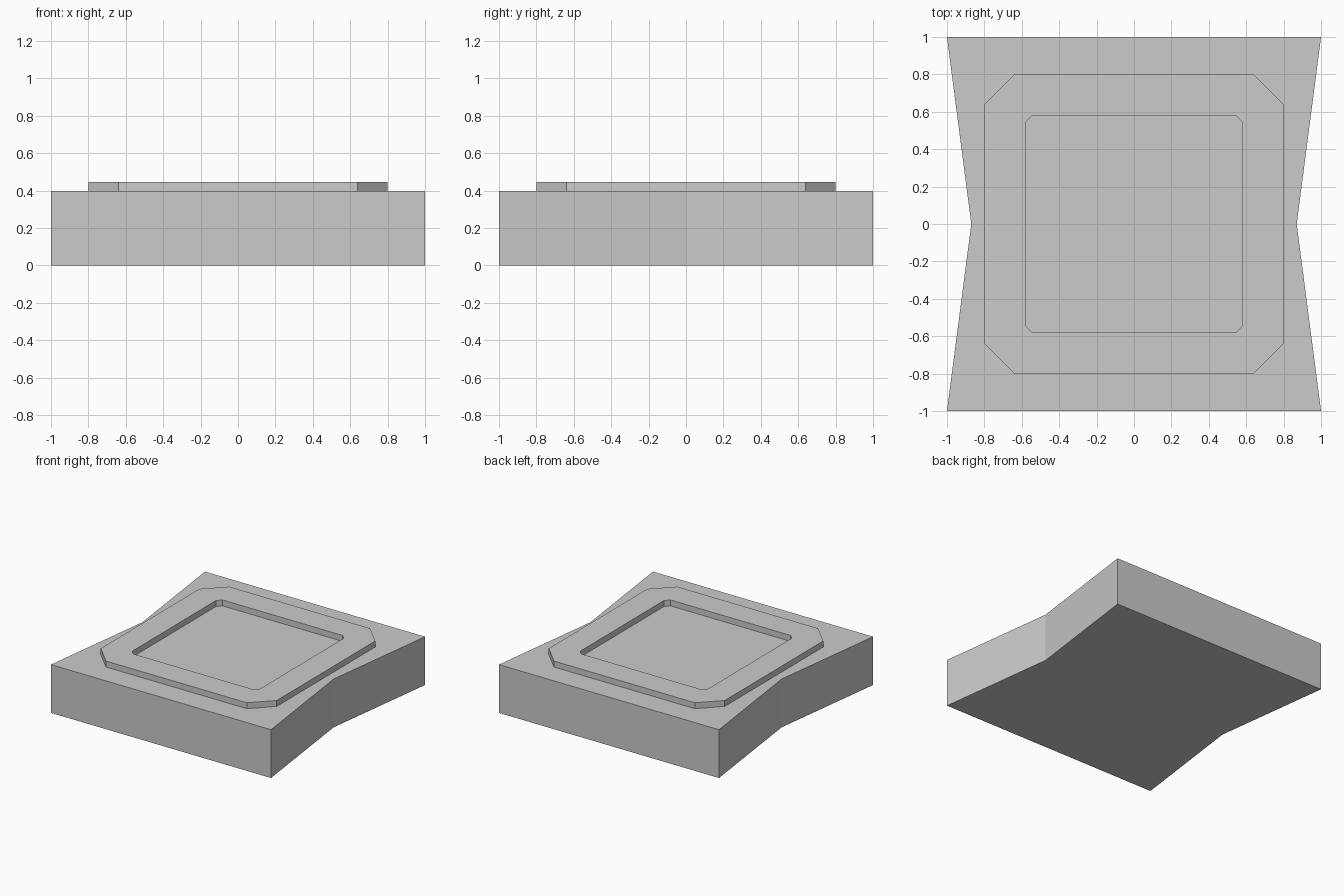
import bpy, bmesh

if "Cube" in bpy.data.objects:
    bpy.data.objects.remove(bpy.data.objects["Cube"])

BASE_TOP, RIM_TOP = 0.397, 0.446


def prism(name, outline, z0, z1, hole=None):
    """Extrude an outline; an optional hole outline with equal point count makes a ring."""
    bm = bmesh.new()
    def loop(pts, z):
        return [bm.verts.new((x, y, z)) for x, y in pts]
    low, high = loop(outline, z0), loop(outline, z1)
    n = len(outline)

    def bridge(a, b):
        for i in range(n):
            j = (i + 1) % n
            bm.faces.new((a[i], a[j], b[j], b[i]))

    bridge(low, high)
    if hole:
        hole_low, hole_high = loop(hole, z0), loop(hole, z1)
        bridge(high, hole_high)
        bridge(hole_high, hole_low)
        bridge(hole_low, low)
    else:
        bm.faces.new(high)
        bm.faces.new(low[::-1])
    bmesh.ops.recalc_face_normals(bm, faces=bm.faces)
    mesh = bpy.data.meshes.new(name)
    bm.to_mesh(mesh)
    bm.free()
    obj = bpy.data.objects.new(name, mesh)
    bpy.context.collection.objects.link(obj)
    return obj


def cut_square(half, flat):
    """Square outline with its four corners cut off."""
    return [(half, -flat), (half, flat), (flat, half), (-flat, half),
            (-half, flat), (-half, -flat), (-flat, -half), (flat, -half)]


# Base slab pinched in at the middle of the left and right sides
prism("base_slab", [(-1, -1), (1, -1), (0.87, 0), (1, 1), (-1, 1), (-0.87, 0)],
      0, BASE_TOP)

# Raised rim around a shallow recess whose floor is the slab top
prism("raised_rim", cut_square(0.8, 0.64), BASE_TOP, RIM_TOP,
      hole=cut_square(0.58, 0.545))
